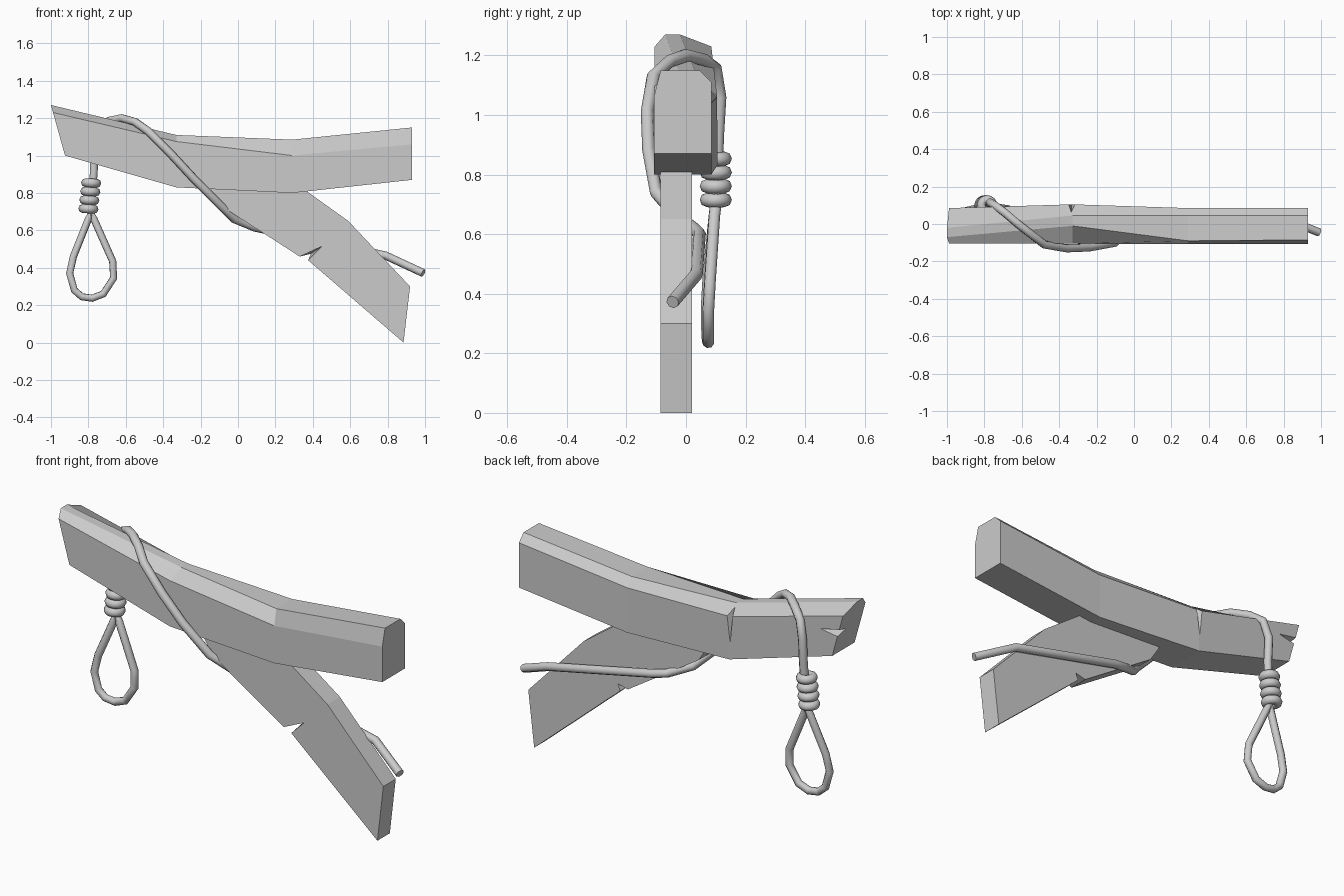
import bpy, bmesh
from mathutils import Vector

cube = bpy.data.objects.get("Cube")
if cube:
    bpy.data.objects.remove(cube)

grey = bpy.data.materials.new("plain grey")
grey.use_nodes = True
GREY = (0.6, 0.6, 0.6, 1)
grey.diffuse_color = GREY
grey.node_tree.nodes["Principled BSDF"].inputs["Base Color"].default_value = GREY


def add_object(name, data):
    ob = bpy.data.objects.new(name, data)
    bpy.context.collection.objects.link(ob)
    data.materials.append(grey)
    return ob


def finish(bm, name):
    bmesh.ops.recalc_face_normals(bm, faces=bm.faces)
    mesh = bpy.data.meshes.new(name)
    bm.to_mesh(mesh)
    bm.free()
    return add_object(name, mesh)


def loft(name, sections):
    """Skin a closed solid through matching cross-sections."""
    bm = bmesh.new()
    rings = [[bm.verts.new(p) for p in s] for s in sections]
    n = len(rings[0])
    for a, b in zip(rings, rings[1:]):
        for i in range(n):
            j = (i + 1) % n
            bm.faces.new((a[i], a[j], b[j], b[i]))
    bm.faces.new(rings[0])
    bm.faces.new(rings[-1])
    return finish(bm, name)


def cut(target, name, points):
    """Carve a convex splinter out of the target."""
    bm = bmesh.new()
    for p in points:
        bm.verts.new(p)
    bmesh.ops.convex_hull(bm, input=bm.verts)
    cutter = finish(bm, name)
    cutter.hide_render = True
    cutter.hide_set(True)
    cutter.display_type = 'WIRE'
    mod = target.modifiers.new(name, 'BOOLEAN')
    mod.operation = 'DIFFERENCE'
    mod.solver = 'EXACT'
    mod.object = cutter
    bpy.context.view_layer.objects.active = target
    bpy.ops.object.modifier_apply(modifier=name)
    bpy.data.objects.remove(cutter)


def rope(name, points, radius=0.022, closed=False):
    """Round cord along a path of straight pieces."""
    curve = bpy.data.curves.new(name, 'CURVE')
    curve.dimensions = '3D'
    curve.bevel_depth = radius
    curve.bevel_resolution = 2
    curve.use_fill_caps = True
    line = curve.splines.new('POLY')
    line.points.add(len(points) - 1)
    line.use_cyclic_u = closed
    for pt, co in zip(line.points, points):
        pt.co = (*co, 1)
    ob = add_object(name, curve)
    bpy.ops.object.select_all(action='DESELECT')
    ob.select_set(True)
    bpy.context.view_layer.objects.active = ob
    bpy.ops.object.convert(target='MESH')
    bpy.ops.object.shade_smooth_by_angle(angle=0.9)
    return ob


# Hewn beam: bottom, front shoulder, top front, top back, back shoulder
def beam_section(x, lean, bottom, front_z, top, back_z, front_y, top_front, top_back, back_y):
    profile = [(front_y, bottom), (front_y, front_z), (top_front, top),
               (top_back, top), (back_y, back_z), (back_y, bottom)]
    return [(x + lean * (top - z) / (top - bottom), y, z) for y, z in profile]


beam = loft("beam", [
    beam_section(-1.0, 0.075, 1.0, 1.23, 1.27, 1.23, -0.105, -0.07, -0.02, 0.085),
    beam_section(-0.33, 0, 0.83, 1.075, 1.11, 1.06, -0.105, -0.01, 0.045, 0.105),
    beam_section(0.29, 0, 0.80, 1.0, 1.085, 1.04, -0.108, -0.09, 0.045, 0.085),
    beam_section(0.93, 0, 0.87, 1.06, 1.15, 1.11, -0.108, -0.085, 0.045, 0.085),
])

# Splits in the back and the ragged end of the beam
cut(beam, "side_split", [(-0.365, 0.13, 1.11), (-0.295, 0.13, 1.11),
                         (-0.335, 0.06, 1.11), (-0.335, 0.11, 0.9)])
cut(beam, "end_split", [(-1.02, 0.12, 1.17), (-1.02, 0.12, 1.09), (-0.81, 0.12, 1.13),
                        (-1.02, -0.02, 1.13)])

# Diagonal brace, its notch shallower on the back
outline = [(-0.16, 0.84), (0.33, 0.84), (0.38, 0.8), (0.59, 0.65), (0.75, 0.48), (0.92, 0.30),
           (0.885, 0.0), (0.375, 0.44), (0.45, 0.515), (0.33, 0.46), (-0.09, 0.73)]
front = [Vector((x, -0.085, z)) for x, z in outline]
back = [Vector((x, 0.02, z)) for x, z in outline]
back[8] = Vector((0.39, 0.02, 0.475))
loft("brace", [front, back])

# Rope wound around the brace and over the beam
rope("wound_rope", [
    (0.99, -0.045, 0.372), (0.79, 0.035, 0.465), (0.16, 0.045, 0.60), (0.09, 0.03, 0.615),
    (-0.02, -0.03, 0.66), (-0.10, -0.10, 0.74), (-0.24, -0.125, 0.88), (-0.36, -0.13, 1.01),
    (-0.48, -0.11, 1.13), (-0.55, -0.055, 1.18), (-0.62, 0.0, 1.20), (-0.69, 0.06, 1.185),
    (-0.745, 0.1, 1.155), (-0.77, 0.115, 1.06), (-0.77, 0.107, 0.93), (-0.785, 0.1, 0.7)])

# Hanging loop
rope("hanging_loop", [
    (-0.785, 0.1, 0.70), (-0.80, 0.095, 0.66), (-0.88, 0.075, 0.46), (-0.90, 0.07, 0.37),
    (-0.875, 0.07, 0.28), (-0.835, 0.072, 0.245), (-0.78, 0.075, 0.237), (-0.72, 0.075, 0.26),
    (-0.665, 0.075, 0.345), (-0.67, 0.08, 0.435), (-0.77, 0.095, 0.66)], 0.02, True)

# Coils binding the loop
for i in range(4):
    bpy.ops.mesh.primitive_torus_add(
        major_radius=0.03, minor_radius=0.024, major_segments=16, minor_segments=8,
        location=(-0.785 - 0.005 * i, 0.1, 0.853 - 0.046 * i), rotation=(0, 0.06, 0))
    coil = bpy.context.object
    coil.name = f"coil_{i + 1}"
    coil.data.materials.append(grey)
    bpy.ops.object.shade_smooth_by_angle(angle=0.9)
